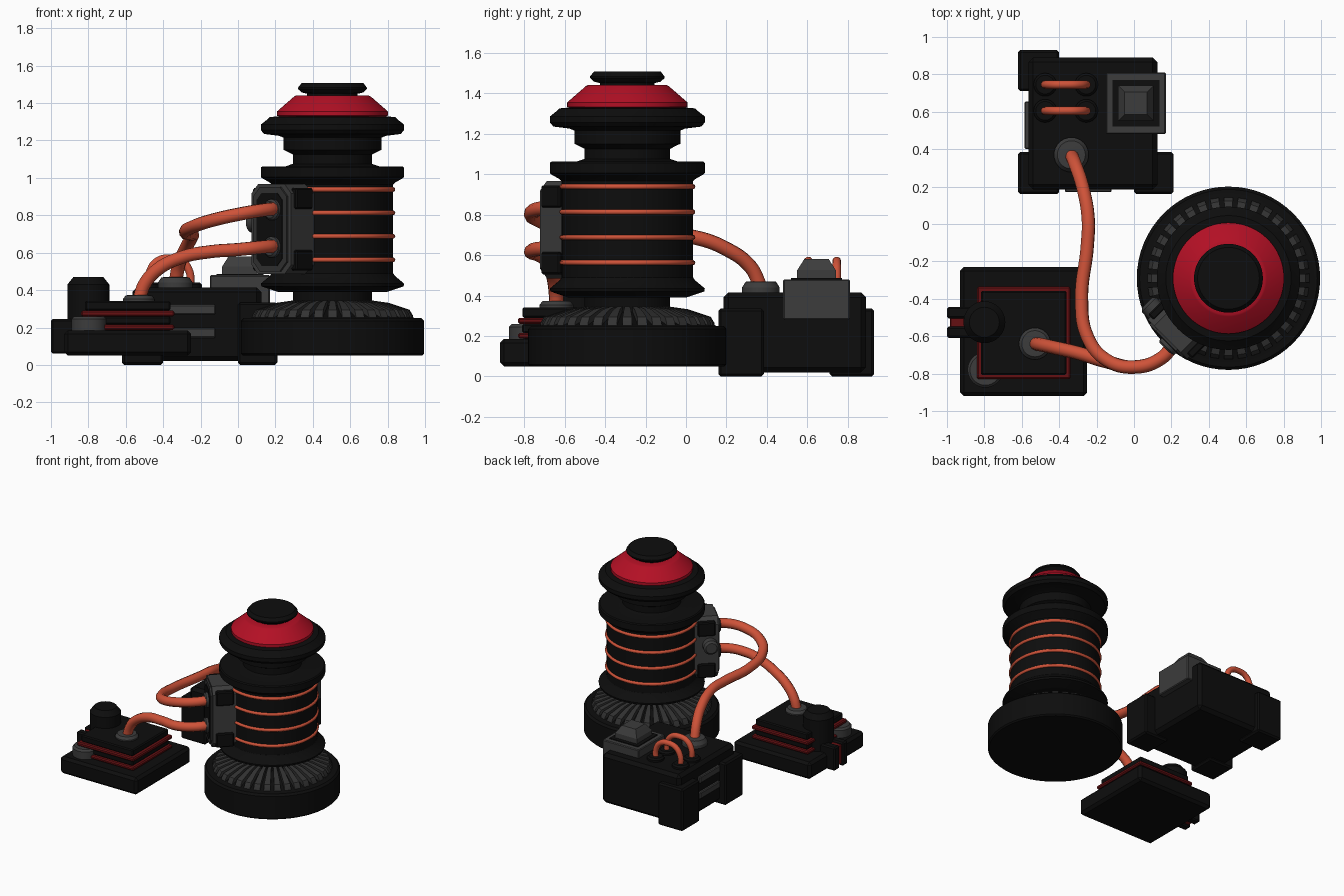
import bpy, bmesh, math
from mathutils import Matrix, Vector

if "Cube" in bpy.data.objects:
    bpy.data.objects.remove(bpy.data.objects["Cube"])

def material(name, col):
    m = bpy.data.materials.new(name)
    m.diffuse_color = (*col, 1)
    m.use_nodes = True
    m.node_tree.nodes["Principled BSDF"].inputs["Base Color"].default_value = m.diffuse_color
    return m

BLACK = material("black", (.004, .004, .004))
GREY = material("grey", (.045, .045, .045))
DARK = material("dark grey", (.033, .033, .033))
RED = material("red", (.45, .005, .018))
MAROON = material("dark red", (.13, .005, .006))
COPPER = material("copper", (.62, .085, .04))

def finish(name, bm, mat, angle=35):
    bmesh.ops.recalc_face_normals(bm, faces=bm.faces)
    me = bpy.data.meshes.new(name)
    bm.to_mesh(me)
    bm.free()
    me.materials.append(mat)
    me.shade_smooth()
    me.set_sharp_from_angle(angle=math.radians(angle))
    ob = bpy.data.objects.new(name, me)
    bpy.context.collection.objects.link(ob)
    return ob

def box(name, lo, hi, mat, bevel=.012, matrix=None):
    bm = bmesh.new()
    size = [h - l for l, h in zip(lo, hi)]
    mid = [(h + l) / 2 for l, h in zip(lo, hi)]
    bmesh.ops.create_cube(bm, size=1, matrix=Matrix.Translation(mid) @ Matrix.Diagonal((*size, 1)))
    if bevel:
        bmesh.ops.bevel(bm, geom=bm.edges[:], offset=bevel, segments=1, affect='EDGES')
    if matrix:
        bm.transform(matrix)
    return finish(name, bm, mat, 20)

def lathe(name, profile, mat, at=(0, 0), n=64, matrix=None):
    """Spin (radius, height) points around z, closed by caps."""
    bm = bmesh.new()
    rings = [[bm.verts.new((r * math.cos(2 * math.pi * i / n), r * math.sin(2 * math.pi * i / n), z))
              for i in range(n)] for r, z in profile]
    for a, b in zip(rings, rings[1:]):
        for i in range(n):
            j = (i + 1) % n
            bm.faces.new((a[i], a[j], b[j], b[i]))
    bm.faces.new(rings[0][::-1])
    bm.faces.new(rings[-1])
    bm.transform(matrix or Matrix.Translation((*at, 0)))
    return finish(name, bm, mat, 28)

def prism(name, pts, depth0, depth1, mat, matrix):
    """Extrude a local y-z outline along local x."""
    bm = bmesh.new()
    a = [bm.verts.new((depth0, y, z)) for y, z in pts]
    b = [bm.verts.new((depth1, y, z)) for y, z in pts]
    bm.faces.new(a[::-1])
    bm.faces.new(b)
    for i in range(len(pts)):
        j = (i + 1) % len(pts)
        bm.faces.new((a[i], a[j], b[j], b[i]))
    bm.transform(matrix)
    return finish(name, bm, mat, 20)

def tube(name, pts, radius, mat, cyclic=False):
    cu = bpy.data.curves.new(name, 'CURVE')
    cu.dimensions = '3D'
    cu.bevel_depth, cu.bevel_resolution, cu.resolution_u = radius, 3, 10
    cu.use_fill_caps = True
    sp = cu.splines.new('BEZIER')
    sp.bezier_points.add(len(pts) - 1)
    sp.use_cyclic_u = cyclic
    for p, co in zip(sp.bezier_points, pts):
        p.co = co
        p.handle_left_type = p.handle_right_type = 'AUTO'
    tmp = bpy.data.objects.new(name + "_path", cu)
    bpy.context.collection.objects.link(tmp)
    bpy.context.view_layer.update()
    me = bpy.data.meshes.new_from_object(tmp.evaluated_get(bpy.context.evaluated_depsgraph_get()))
    bpy.data.objects.remove(tmp)
    bm = bmesh.new()
    bm.from_mesh(me)
    bpy.data.meshes.remove(me)
    return finish(name, bm, mat, 50)

# --- tower ---
C = (.505, -.29)
lathe("tower_base", [(.48, .05), (.49, .06), (.49, .235), (.475, .25), (.44, .25), (.40, .265), (.22, .318),
                     (.212, .33), (.212, .395)], BLACK, C)
lathe("tower_body", [(.29, .39), (.30, .393), (.38, .42), (.383, .435), (.335, .475), (.325, .49), (.325, .965),
                     (.335, .975), (.375, .998), (.383, 1.005), (.383, 1.055), (.375, 1.062), (.25, 1.062),
                     (.212, 1.075), (.212, 1.125), (.24, 1.14), (.262, 1.15), (.262, 1.215), (.285, 1.225),
                     (.365, 1.235), (.383, 1.255), (.383, 1.285), (.345, 1.315), (.335, 1.325), (.28, 1.33)], BLACK, C)
lathe("red_collar", [(.28, 1.325), (.297, 1.333), (.297, 1.355), (.205, 1.435), (.195, 1.44), (.13, 1.44)], RED, C)
lathe("top_cap", [(.135, 1.43), (.135, 1.45), (.165, 1.457), (.184, 1.475), (.184, 1.483), (.165, 1.507)], BLACK, C)

# --- ring of teeth around the base ---
bm = bmesh.new()
N = 36
outline = [(.21, .24), (.435, .24), (.43, .265), (.412, .295), (.30, .332), (.21, .345)]
for k in range(N):
    rot = Matrix.Translation((*C, 0)) @ Matrix.Rotation(2 * math.pi * k / N, 4, 'Z')
    a, b = [[bm.verts.new(rot @ Vector((r, s * r * .056, z))) for r, z in outline] for s in (-1, 1)]
    bm.faces.new(a)
    bm.faces.new(b[::-1])
    for i in range(6):
        j = (i + 1) % 6
        bm.faces.new((a[i], a[j], b[j], b[i]))
finish("gear_teeth", bm, DARK, 20)

# --- copper windings ---
for k, z in enumerate((.562, .688, .813, .938)):
    pts = [(C[0] + .323 * math.cos(a * math.pi / 6), C[1] + .323 * math.sin(a * math.pi / 6), z) for a in range(12)]
    tube(f"winding_{k}", pts, .013, COPPER, True)

# --- terminal block on the tower: local x points outward, local y sideways ---
T = Matrix.Translation((*C, 0)) @ Matrix.Rotation(math.radians(225), 4, 'Z')

def octagon(w, z0, z1, c):
    return [(-w + c, z0), (w - c, z0), (w, z0 + c), (w, z1 - c), (w - c, z1), (-w + c, z1), (-w, z1 - c), (-w, z0 + c)]

prism("terminal_block", octagon(.15, .485, .967, .05), .26, .462, GREY, T)
prism("terminal_rim", octagon(.125, .50, .952, .05), .462, .474, DARK, T)
prism("terminal_panel", octagon(.098, .53, .92, .04), .47, .478, BLACK, T)
for s in (-1, 1):
    for z in (.56, .89):
        box(f"terminal_clip_{s}_{z}", (.31, s * .145 - .022, z - .055), (.44, s * .145 + .022, z + .055), BLACK, .008, T)
for z in (.63, .83):
    M = T @ Matrix.Translation((.46, .03, z)) @ Matrix.Rotation(math.pi / 2, 4, 'Y')
    lathe(f"terminal_socket_{z}", [(.056, 0), (.056, .035), (.045, .045)], GREY, n=32, matrix=M)
M = T @ Matrix.Translation((.40, -.14, .76)) @ Matrix.Rotation(math.pi / 2, 4, 'X')
lathe("terminal_knob", [(.055, 0), (.055, .06), (.04, .075)], GREY, n=32, matrix=M)

# --- cables ---
tube("upper_cable", [(.215, -.635, .835), (.15, -.715, .83), (0, -.765, .805), (-.15, -.725, .77), (-.25, -.6, .735),
                     (-.28, -.40, .71), (-.25, -.12, .70), (-.245, .03, .69), (-.275, .2, .63), (-.315, .32, .54),
                     (-.335, .37, .44)], .036, COPPER)
tube("lower_cable", [(.215, -.635, .635), (.15, -.715, .632), (0, -.765, .617), (-.15, -.735, .605), (-.30, -.69, .575),
                     (-.43, -.66, .51), (-.50, -.645, .43), (-.53, -.64, .34)], .036, COPPER)

# --- tall box at the back ---
box("battery_box", (-.565, .185, .02), (.125, .89, .415), BLACK, .025)
for name, lo, hi in (("front_left", (-.62, .16), (-.40, .385)), ("back_left", (-.62, .71), (-.40, .93)),
                     ("front_right", (.0, .16), (.21, .385))):
    box("corner_guard_" + name, (*lo, 0), (*hi, .335), BLACK, .012)
for z in (.145, .27):
    box(f"front_vent_{z}", (-.37, .17, z), (-.12, .21, z + .052), GREY, .006)
    box(f"left_vent_{z}", (-.585, .40, z), (-.54, .655, z + .052), GREY, .006)
box("switch_block", (-.15, .48, .28), (.17, .81, .48), GREY, .006)
box("switch_surround", (-.115, .52, .47), (.135, .77, .486), BLACK, 0)
lathe("switch_button", [(.135, .47), (.135, .525), (.09, .575), (.085, .58)], GREY, n=4,
      matrix=Matrix.Translation((.01, .645, 0)) @ Matrix.Rotation(math.pi / 4, 4, 'Z'))
for y in (.605, .745):
    tube(f"jumper_{y}", [(-.475, y, .41), (-.47, y, .50), (-.43, y, .555), (-.365, y, .57), (-.30, y, .555),
                         (-.26, y, .50), (-.255, y, .41)], .022, COPPER)
    for x in (-.475, -.255):
        lathe(f"jumper_seat_{x}_{y}", [(.062, .40), (.062, .43), (.05, .442)], BLACK, (x, y), 24)
lathe("back_cable_socket", [(.093, .40), (.093, .44), (.075, .468), (.05, .47)], GREY, (-.335, .37), 32)

# --- low box at the left front ---
box("pump_base", (-.93, -.92, .05), (-.25, -.23, .185), BLACK, .02)
for k, (z0, z1, m, g) in enumerate(((.17, .188, BLACK, .02), (.188, .215, MAROON, 0), (.215, .26, BLACK, .02),
                                    (.26, .29, MAROON, 0), (.29, .342, BLACK, .022))):
    box(f"pump_layer_{k}", (-.84 + g, -.83 + g, z0), (-.34 - g, -.335 - g, z1), m, .008)
lathe("front_cable_socket", [(.085, .33), (.085, .352), (.07, .372), (.05, .374)], GREY, (-.53, -.64), 32)
lathe("black_post", [(.112, .17), (.112, .43), (.08, .47)], BLACK, (-.80, -.525), 32)
lathe("grey_post", [(.095, .17), (.095, .245), (.082, .26)], GREY, (-.795, -.78), 32)
for y in (-.61, -.505):
    box(f"side_bracket_{y}", (-1, y, .06), (-.82, y + .062, .245), BLACK, .01)
box("side_bracket_insert", (-.985, -.56, .075), (-.84, -.49, .23), MAROON, .006)
